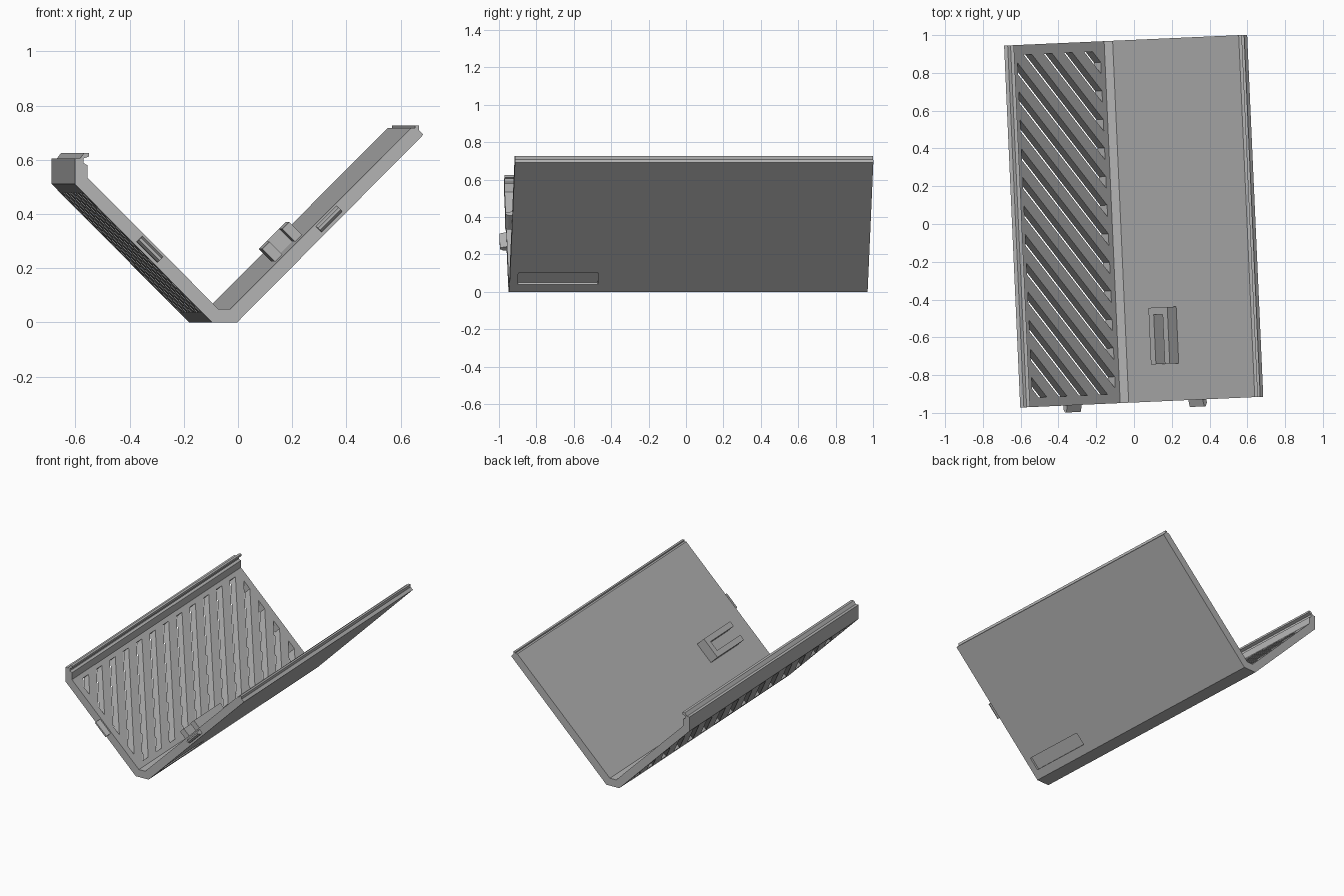
import bpy, bmesh, math
from mathutils import Matrix, Vector

if "Cube" in bpy.data.objects:
    bpy.data.objects.remove(bpy.data.objects["Cube"])

TURN = math.radians(2.55)          # whole part sits slightly turned about z
FRONT, BACK = -0.944, 0.974
R = math.sqrt(0.5)

grey = bpy.data.materials.new("grey plastic")
grey.diffuse_color = (0.46, 0.46, 0.46, 1)
grey.use_nodes = True
grey.node_tree.nodes["Principled BSDF"].inputs["Base Color"].default_value = grey.diffuse_color

# Frames on the inner face of each sloping panel: u across, y along, n out of the face
LEFT = Matrix(((R, 0, R, 0), (0, 1, 0, 0), (-R, 0, R, -0.065), (0, 0, 0, 1)))
RIGHT = Matrix(((R, 0, -R, 0), (0, 1, 0, 0), (R, 0, R, 0.12), (0, 0, 0, 1)))


def finish(name, bm, frame=Matrix(), helper=False):
    bm.transform(frame)
    bmesh.ops.recalc_face_normals(bm, faces=bm.faces)
    me = bpy.data.meshes.new(name)
    bm.to_mesh(me)
    bm.free()
    ob = bpy.data.objects.new(name, me)
    bpy.context.collection.objects.link(ob)
    me.materials.append(grey)
    ob.rotation_euler.z = TURN
    ob.hide_render = ob.hide_viewport = helper
    return ob


def add_prism(bm, pts, vec):
    """Extrude a closed outline of 3D points along vec."""
    face = bm.faces.new([bm.verts.new(p) for p in pts])
    ext = bmesh.ops.extrude_face_region(bm, geom=[face], use_keep_orig=True)
    bmesh.ops.translate(bm, vec=vec,
                        verts=[v for v in ext["geom"] if isinstance(v, bmesh.types.BMVert)])


def cut(ob, cutter):
    mod = ob.modifiers.new("cut", 'BOOLEAN')
    mod.object = cutter
    mod.solver = 'EXACT'


# V-shaped shell with hooked rims, one cross-section swept along y
section = [(-0.645, 0.51), (-0.138, 0), (-0.045, 0), (0.643, 0.693),
           (0.627, 0.709), (0.627, 0.727), (0.612, 0.727), (0.612, 0.718), (0.598, 0.718),
           (-0.07, 0.05), (-0.115, 0.05), (-0.598, 0.533), (-0.598, 0.58),
           (-0.613, 0.588), (-0.613, 0.605), (-0.593, 0.612), (-0.593, 0.625),
           (-0.611, 0.625), (-0.626, 0.605), (-0.645, 0.605)]
bm = bmesh.new()
add_prism(bm, [(x, FRONT, z) for x, z in section], (0, BACK - FRONT, 0))
shell = finish("shell", bm)

# Diagonal vent slots, clipped to a rectangle on the left panel
U0, U1, Y0, Y1 = -0.817, -0.195, -0.895, 0.921
vents = bmesh.new()
for i in range(16):
    c, h = -1.635 + 0.1515 * i, 0.031
    tmp = bmesh.new()
    tmp.faces.new([tmp.verts.new(p) for p in (
        (U0, c - h - U0, 0.03), (U1, c - h - U1, 0.03),
        (U1, c + h - U1, 0.03), (U0, c + h - U0, 0.03))])
    for y, s in ((Y0, -1), (Y1, 1)):
        bmesh.ops.bisect_plane(tmp, geom=tmp.verts[:] + tmp.edges[:] + tmp.faces[:],
                               plane_co=(0, y, 0), plane_no=(0, s, 0), clear_outer=True)
    for f in tmp.faces:
        add_prism(vents, [v.co.copy() for v in f.verts], (0, 0, -0.14))
    tmp.free()
cut(shell, finish("vent_cutter", vents, LEFT, True))

# Shallow recess in the outer face of the right panel
bm = bmesh.new()
add_prism(bm, [(-0.06, -0.9, -0.09), (0.025, -0.9, -0.09),
               (0.025, -0.472, -0.09), (-0.06, -0.472, -0.09)], (0, 0, 0.052))
cut(shell, finish("recess_cutter", bm, RIGHT, True))

# U-shaped holder on the inner face of the right panel, open to the front
a, b, f, k, t = 0.147, 0.288, -0.747, -0.447, 0.037
bm = bmesh.new()
add_prism(bm, [(u, y, -0.004) for u, y in (
    (a, f), (a + t, f), (a + t, k - t), (b - t, k - t),
    (b - t, f), (b, f), (b, k), (a, k))], (0, 0, 0.071))
finish("holder", bm, RIGHT)

# Tapered snap tabs on the front edges of both panels
for name, frame, u in (("left_tab", LEFT, -0.497), ("right_tab", RIGHT, 0.393)):
    bm = bmesh.new()
    outline = [(FRONT + 0.01, -0.038), (FRONT - 0.02, -0.038), (FRONT - 0.037, -0.028),
               (FRONT - 0.037, -0.018), (FRONT, -0.008), (FRONT + 0.01, -0.008)]
    add_prism(bm, [(u - 0.054, y, n) for y, n in outline], (0.108, 0, 0))
    finish(name, bm, frame)
